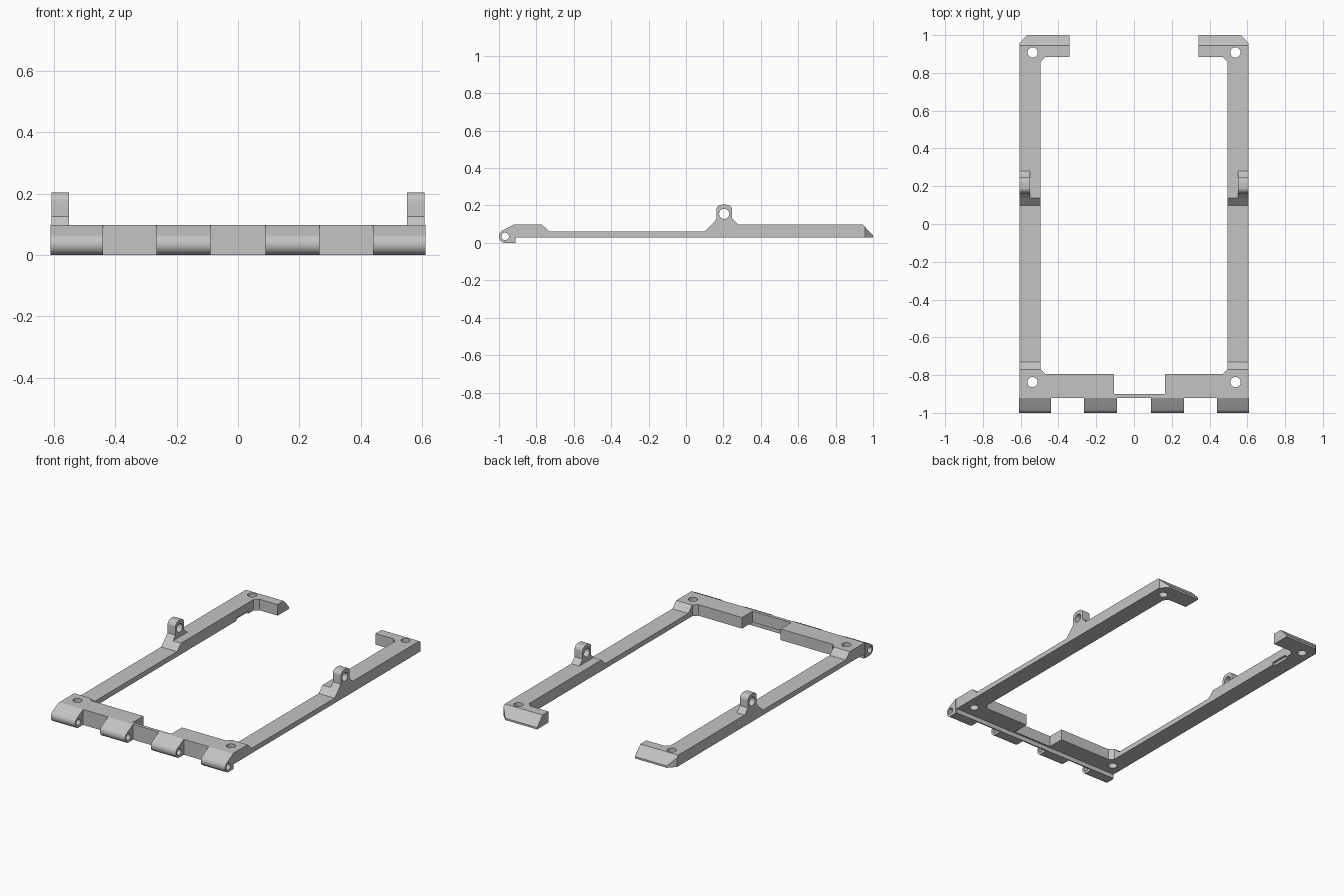
import bpy, bmesh
from math import pi, sin, cos, radians

cube = bpy.data.objects.get("Cube")
if cube:
    bpy.data.objects.remove(cube, do_unlink=True)

grey = bpy.data.materials.new("light grey plastic")
grey.use_nodes = True
COLOUR = (0.55, 0.55, 0.55, 1)
grey.diffuse_color = COLOUR
grey.node_tree.nodes["Principled BSDF"].inputs["Base Color"].default_value = COLOUR


def prism(name, outline, axis, lo, hi):
    """Extrude an outline along x (outline is y, z) or along z (outline is x, y)."""
    bm = bmesh.new()
    place = (lambda p: (lo, *p)) if axis == "x" else (lambda p: (*p, lo))
    face = bm.faces.new([bm.verts.new(place(p)) for p in outline])
    new = bmesh.ops.extrude_face_region(bm, geom=[face])["geom"]
    step = (hi - lo, 0, 0) if axis == "x" else (0, 0, hi - lo)
    bmesh.ops.translate(bm, vec=step, verts=[v for v in new if isinstance(v, bmesh.types.BMVert)])
    bmesh.ops.recalc_face_normals(bm, faces=bm.faces)
    mesh = bpy.data.meshes.new(name)
    bm.to_mesh(mesh)
    bm.free()
    mesh.materials.append(grey)
    obj = bpy.data.objects.new(name, mesh)
    bpy.context.collection.objects.link(obj)
    return obj


def arc(cx, cy, r, start, end, steps):
    angles = [radians(start + (end - start) * i / steps) for i in range(steps + 1)]
    return [(cx + r * cos(a), cy + r * sin(a)) for a in angles]


def circle(cx, cy, r):
    return arc(cx, cy, r, 0, 360, 40)[:-1]


def rect(a, b, c, d):
    return [(a, c), (b, c), (b, d), (a, d)]


def boolean(target, tool, operation="DIFFERENCE"):
    mod = target.modifiers.new("cut", "BOOLEAN")
    mod.operation, mod.object, mod.solver = operation, tool, "EXACT"
    bpy.context.view_layer.objects.active = target
    bpy.ops.object.modifier_apply(modifier=mod.name)
    bpy.data.objects.remove(tool, do_unlink=True)


# Open frame: plan outline trimmed by the side profile
half = [(0.607, -0.92), (0.607, 0.957), (0.565, 1.0), (0.342, 1.0), (0.342, 0.885),
        (0.47, 0.885), (0.495, 0.86), (0.495, -0.77), (0.47, -0.795)]
plan = half + [(-x, y) for x, y in reversed(half)]
side = [(-0.92, 0.028), (1.0, 0.028), (1.0, 0.04), (0.945, 0.098), (0.138, 0.098),
        (0.098, 0.06), (-0.73, 0.06), (-0.77, 0.098), (-0.92, 0.098)]
frame = prism("frame", plan, "z", 0, 0.2)
boolean(frame, prism("profile", side, "x", -0.8, 0.8), "INTERSECT")

# Front bar recess, screw holes and small notch under one rail
boolean(frame, prism("recess", rect(-0.105, 0.165, -0.9, -0.7), "z", -0.1, 0.3))
for x in (-0.537, 0.537):
    for y in (-0.837, 0.908):
        boolean(frame, prism("hole", circle(x, y, 0.027), "z", -0.1, 0.3))
boolean(frame, prism("notch", rect(-0.51, -0.45, 0.69, 0.81), "z", -0.1, 0.045))
parts = [frame]

# Thin lip under the front edge
parts.append(prism("front_lip", rect(-0.92, -0.912, 0, 0.028), "x", -0.607, 0.607))

# Hinge knuckles
knuckle = [(-0.92, 0.0), (-0.92, 0.098)] + arc(-0.965, 0.035, 0.035, 122, 270, 24)
for i, (lo, hi) in enumerate([(-0.61, -0.44), (-0.265, -0.09), (0.09, 0.265), (0.44, 0.61)]):
    obj = prism(f"hinge_knuckle_{i + 1}", knuckle, "x", lo, hi)
    boolean(obj, prism("pin_hole", circle(-0.967, 0.035, 0.02), "x", -0.8, 0.8))
    parts.append(obj)

# Pierced lugs standing on the rails
lug = [(0.138, 0.098), (0.28, 0.098), (0.247, 0.13)]
lug += arc(0.217, 0.174, 0.03, 0, 90, 10) + arc(0.192, 0.174, 0.03, 90, 180, 10)
lug += [(0.162, 0.125)]
for name, lo, hi in (("left_lug", 0.551, 0.607), ("right_lug", -0.607, -0.551)):
    obj = prism(name, lug, "x", lo, hi)
    boolean(obj, prism("lug_hole", circle(0.204, 0.155, 0.027), "x", -0.8, 0.8))
    parts.append(obj)

# Smooth the round surfaces, keep edges sharp
bpy.ops.object.select_all(action="DESELECT")
for obj in parts:
    obj.select_set(True)
bpy.context.view_layer.objects.active = frame
bpy.ops.object.shade_smooth_by_angle(angle=radians(25))
